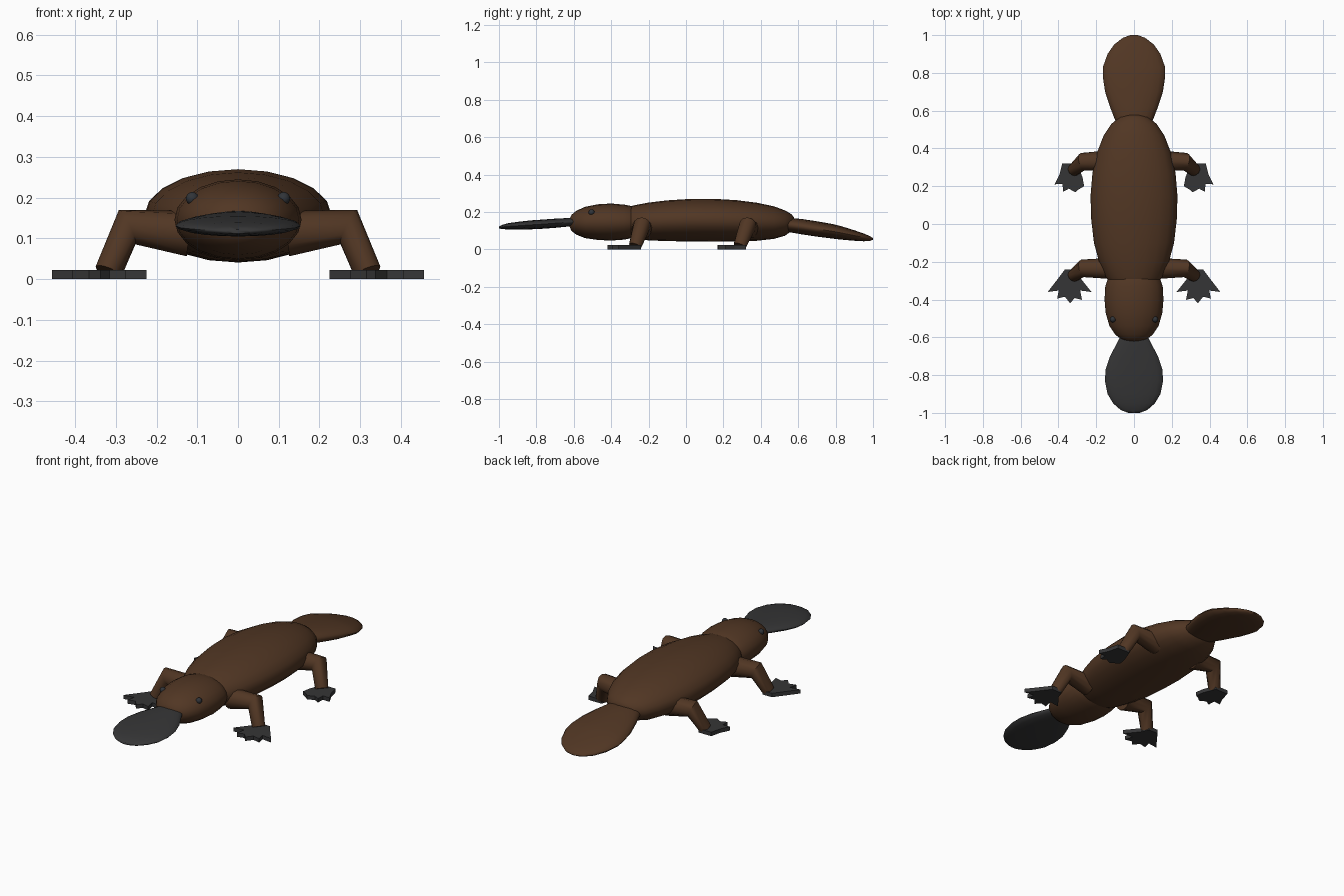
import bpy, bmesh, math
from mathutils import Vector


def material(name, rgb):
    m = bpy.data.materials.new(name)
    m.diffuse_color = (*rgb, 1)
    return m


BROWN = material("brown fur", (0.082, 0.037, 0.017))
GREY = material("dark grey skin", (0.036, 0.036, 0.037))
EYE = material("eye slate", (0.030, 0.034, 0.040))


def finish(bm, name, mat, angle=40):
    bmesh.ops.recalc_face_normals(bm, faces=bm.faces)
    me = bpy.data.meshes.new(name)
    bm.to_mesh(me)
    bm.free()
    ob = bpy.data.objects.new(name, me)
    bpy.context.collection.objects.link(ob)
    me.materials.append(mat)
    bpy.ops.object.select_all(action='DESELECT')
    ob.select_set(True)
    bpy.context.view_layer.objects.active = ob
    if angle:
        bpy.ops.object.shade_smooth_by_angle(angle=math.radians(angle))
    return ob


def skin(bm, rings):
    for a, b in zip(rings, rings[1:]):
        n = len(a)
        for i in range(n):
            bm.faces.new((a[i], a[(i + 1) % n], b[(i + 1) % n], b[i]))
    bm.faces.new(rings[0])
    bm.faces.new(rings[-1])


def loft(name, mat, stations, n=20):
    """Elliptical sections along y: (y, half width, bottom z, top z)."""
    bm = bmesh.new()
    rings = []
    for y, w, lo, hi in stations:
        rings.append([bm.verts.new((w * math.cos(t), y, (lo + hi) / 2 + (hi - lo) / 2 * math.sin(t)))
                      for t in (2 * math.pi * i / n for i in range(n))])
    skin(bm, rings)
    return finish(bm, name, mat, 60)


def limb(name, path, n=12):
    """Tube through (x, y, z, radius) points, mitred at the joints."""
    bm = bmesh.new()
    pts = [Vector(p[:3]) for p in path]
    rings = []
    for i, p in enumerate(pts):
        d = (pts[min(i + 1, len(pts) - 1)] - pts[max(i - 1, 0)]).normalized()
        u = d.cross(Vector((0, 1, 0))).normalized()
        v = d.cross(u)
        r = path[i][3]
        rings.append([bm.verts.new(p + r * (u * math.cos(t) + v * math.sin(t)))
                      for t in (2 * math.pi * k / n for k in range(n))])
    skin(bm, rings)
    return finish(bm, name, BROWN, 45)


def foot(name, outline, side):
    bm = bmesh.new()
    f = bm.faces.new([bm.verts.new((side * x, y, 0)) for x, y in outline])
    up = bmesh.ops.extrude_face_region(bm, geom=[f])["geom"]
    for v in up:
        if isinstance(v, bmesh.types.BMVert):
            v.co.z = 0.022
    return finish(bm, name, GREY, 0)


# Trunk, head, tail and bill
loft("body", BROWN, [
    (-0.36, 0.07, 0.10, 0.20), (-0.33, 0.115, 0.07, 0.22), (-0.28, 0.15, 0.055, 0.235),
    (-0.20, 0.185, 0.048, 0.25), (-0.10, 0.212, 0.044, 0.262), (0.03, 0.227, 0.042, 0.27),
    (0.15, 0.23, 0.041, 0.27), (0.27, 0.22, 0.042, 0.263), (0.38, 0.195, 0.046, 0.249),
    (0.47, 0.16, 0.056, 0.23), (0.53, 0.12, 0.073, 0.208), (0.565, 0.075, 0.10, 0.187),
    (0.578, 0.03, 0.13, 0.17)])
loft("head", BROWN, [
    (-0.622, 0.03, 0.12, 0.165), (-0.612, 0.065, 0.098, 0.185), (-0.585, 0.10, 0.078, 0.207),
    (-0.54, 0.13, 0.06, 0.227), (-0.47, 0.15, 0.05, 0.241), (-0.40, 0.156, 0.047, 0.245),
    (-0.33, 0.152, 0.052, 0.239), (-0.28, 0.135, 0.062, 0.229), (-0.23, 0.09, 0.09, 0.20)])
loft("tail", BROWN, [
    (0.50, 0.07, 0.10, 0.17), (0.55, 0.10, 0.092, 0.169), (0.62, 0.127, 0.08, 0.162),
    (0.70, 0.153, 0.068, 0.15), (0.78, 0.165, 0.058, 0.136), (0.83, 0.165, 0.052, 0.124),
    (0.90, 0.14, 0.046, 0.102), (0.95, 0.105, 0.043, 0.085), (0.985, 0.06, 0.045, 0.07),
    (1.0, 0.02, 0.052, 0.06)])
loft("bill", GREY, [
    (-1.0, 0.03, 0.112, 0.122), (-0.985, 0.07, 0.109, 0.13), (-0.95, 0.11, 0.106, 0.14),
    (-0.90, 0.14, 0.105, 0.147), (-0.83, 0.154, 0.107, 0.155), (-0.77, 0.15, 0.110, 0.159),
    (-0.70, 0.127, 0.115, 0.164), (-0.64, 0.095, 0.121, 0.167), (-0.59, 0.07, 0.128, 0.168),
    (-0.54, 0.04, 0.138, 0.165)])

# Webbed foot outlines, right side
FRONT_FOOT = [(0.305, -0.24), (0.365, -0.24), (0.395, -0.28), (0.457, -0.36), (0.398, -0.352),
              (0.407, -0.395), (0.366, -0.385), (0.338, -0.42), (0.315, -0.392), (0.275, -0.402),
              (0.285, -0.352), (0.225, -0.36), (0.285, -0.285)]
BACK_FOOT = [(0.30, 0.32), (0.38, 0.32), (0.395, 0.26), (0.42, 0.21), (0.378, 0.213),
             (0.376, 0.17), (0.345, 0.187), (0.31, 0.168), (0.295, 0.182), (0.264, 0.20),
             (0.272, 0.245)]

for side, label in ((1, "right"), (-1, "left")):
    limb("front_leg_" + label, [(side * 0.12, -0.235, 0.112, 0.056), (side * 0.272, -0.235, 0.128, 0.047),
                                (side * 0.318, -0.272, 0.018, 0.034)])
    limb("back_leg_" + label, [(side * 0.12, 0.335, 0.112, 0.056), (side * 0.272, 0.33, 0.128, 0.047),
                               (side * 0.318, 0.287, 0.018, 0.034)])
    foot("front_foot_" + label, FRONT_FOOT, side)
    foot("back_foot_" + label, BACK_FOOT, side)
    # Eyes set in the upper sides of the head
    bm = bmesh.new()
    bmesh.ops.create_uvsphere(bm, u_segments=12, v_segments=8, radius=0.016)
    bmesh.ops.translate(bm, verts=bm.verts, vec=(side * 0.112, -0.505, 0.198))
    finish(bm, "eye_" + label, EYE, 60)
